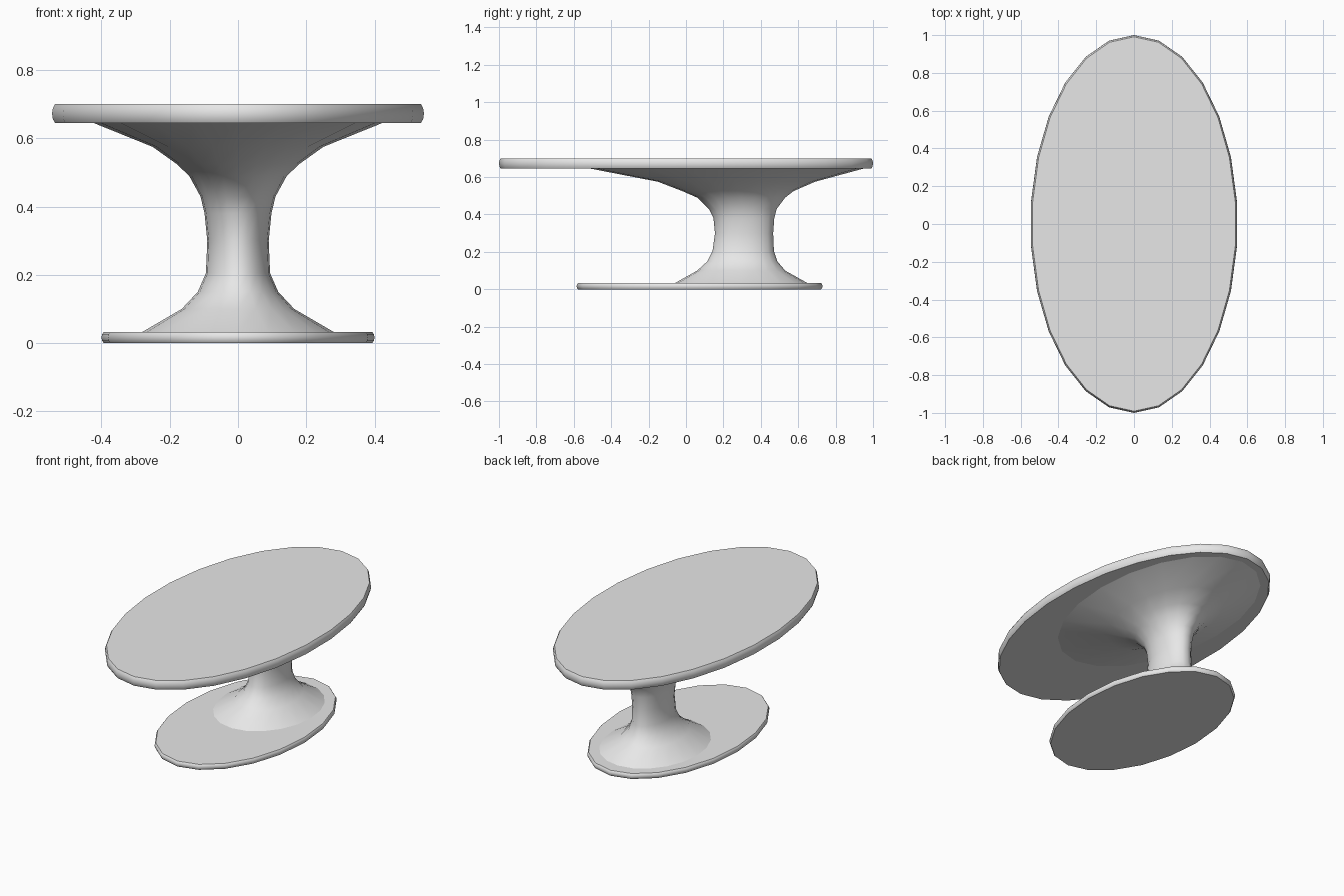
import bpy
import bmesh
from math import sin, cos, tau, radians

if "Cube" in bpy.data.objects:
    bpy.data.objects.remove(bpy.data.objects["Cube"])

grey = bpy.data.materials.new("light_grey")
grey.use_nodes = True
grey.diffuse_color = (0.8, 0.8, 0.8, 1)
grey.node_tree.nodes["Principled BSDF"].inputs["Base Color"].default_value = (0.8, 0.8, 0.8, 1)


def loft(name, rings, sides):
    """Skin stacked ellipses given as (z, x radius, back y, front y)."""
    bm = bmesh.new()
    loops = []
    for z, rx, front, back in rings:
        mid, ry = (front + back) / 2, (back - front) / 2
        loops.append([bm.verts.new((-rx * sin(tau * i / sides), mid + ry * cos(tau * i / sides), z))
                      for i in range(sides)])
    for low, high in zip(loops, loops[1:]):
        for i in range(sides):
            j = (i + 1) % sides
            bm.faces.new((low[i], low[j], high[j], high[i]))
    bm.faces.new(loops[0][::-1])
    bm.faces.new(loops[-1])
    bmesh.ops.recalc_face_normals(bm, faces=bm.faces)
    mesh = bpy.data.meshes.new(name)
    bm.to_mesh(mesh)
    bm.free()
    mesh.materials.append(grey)
    obj = bpy.data.objects.new(name, mesh)
    bpy.context.collection.objects.link(obj)
    bpy.ops.object.select_all(action='DESELECT')
    obj.select_set(True)
    bpy.context.view_layer.objects.active = obj
    bpy.ops.object.shade_smooth_by_angle(angle=radians(42))
    return obj


def slab(name, bottom, top, rx, front, back, inset, sides):
    """Elliptical plate with a softly rounded rim."""
    rim = [(0, 1), (0.2, 0.3), (0.5, 0), (0.8, 0.3), (1, 1)]
    rings = [(bottom + t * (top - bottom), rx - k * inset, front + k * inset, back - k * inset)
             for t, k in rim]
    return loft(name, rings, sides)


# Oval top and oval foot
slab("table_top", 0.645, 0.70, 0.549, -1.0, 1.0, 0.009, 26)
slab("base_plate", 0.0, 0.033, 0.40, -0.585, 0.73, 0.007, 20)

# Flared pedestal, set towards the back
pedestal = [
    (0.03, 0.285, -0.065, 0.655),
    (0.10, 0.165, 0.06, 0.53),
    (0.15, 0.118, 0.115, 0.488),
    (0.205, 0.094, 0.142, 0.47),
    (0.30, 0.09, 0.155, 0.466),
    (0.38, 0.098, 0.147, 0.472),
    (0.43, 0.11, 0.122, 0.485),
    (0.49, 0.143, 0.06, 0.53),
    (0.525, 0.18, -0.02, 0.575),
    (0.575, 0.25, -0.15, 0.69),
    (0.647, 0.428, -0.52, 0.955),
]
loft("pedestal", pedestal, 20)
